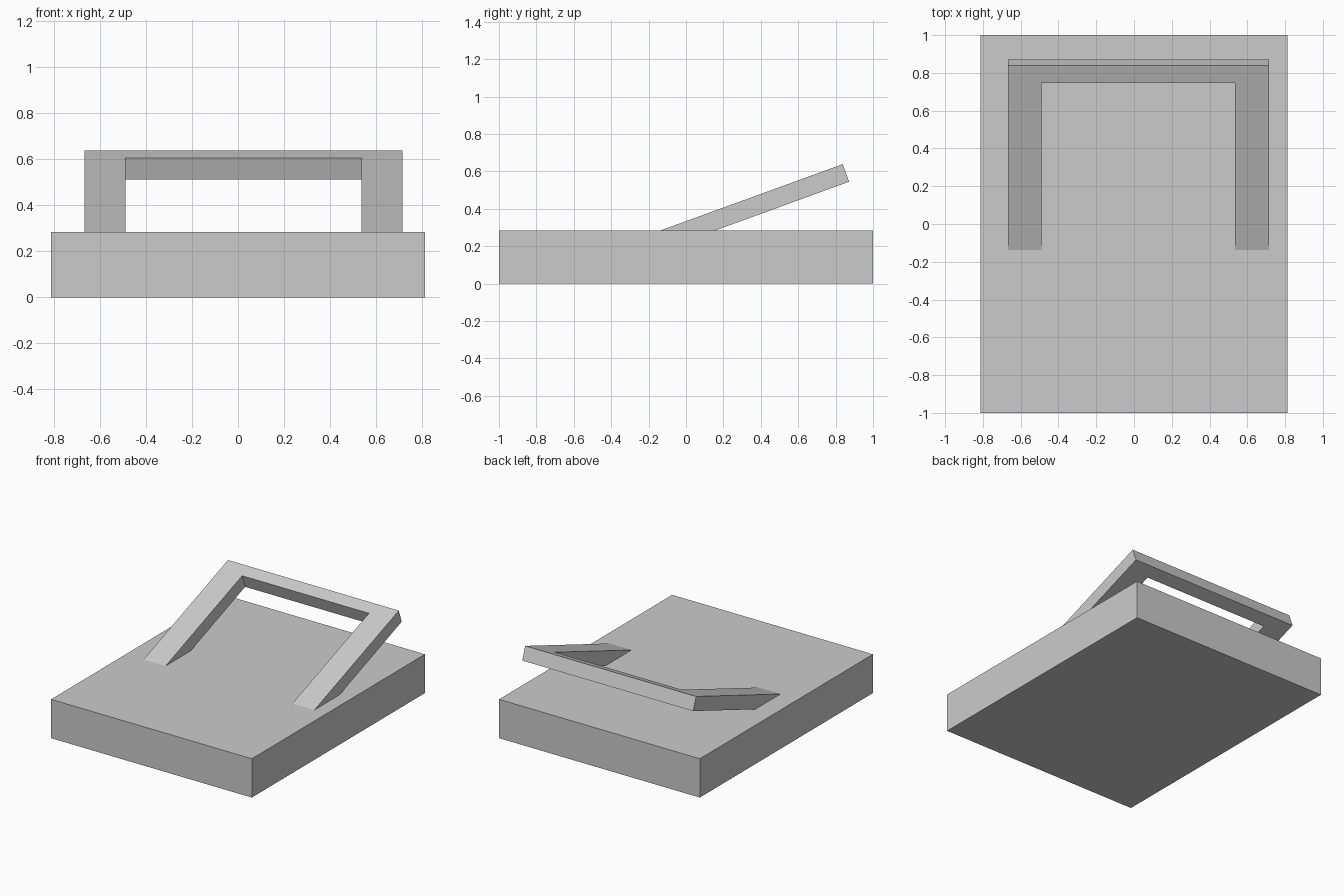
import bpy
import bmesh
from math import radians
from mathutils import Matrix

cube = bpy.data.objects.get("Cube")
if cube:
    bpy.data.objects.remove(cube, do_unlink=True)


def make_material(name, colour):
    mat = bpy.data.materials.new(name)
    mat.use_nodes = True
    mat.diffuse_color = colour
    mat.node_tree.nodes["Principled BSDF"].inputs["Base Color"].default_value = colour
    return mat


def extrude_outline(name, outline, depth, mat):
    """Flat outline in XY, thickened downward by depth."""
    bm = bmesh.new()
    face = bm.faces.new([bm.verts.new((x, y, 0)) for x, y in outline])
    side = bmesh.ops.extrude_face_region(bm, geom=[face])
    verts = [v for v in side["geom"] if isinstance(v, bmesh.types.BMVert)]
    bmesh.ops.translate(bm, verts=verts, vec=(0, 0, -depth))
    bmesh.ops.recalc_face_normals(bm, faces=bm.faces)
    mesh = bpy.data.meshes.new(name)
    bm.to_mesh(mesh)
    bm.free()
    mesh.materials.append(mat)
    obj = bpy.data.objects.new(name, mesh)
    bpy.context.collection.objects.link(obj)
    return obj


grey = make_material("light grey", (0.6, 0.6, 0.6, 1))

# Slab base
W, H = 0.812, 0.284
base = extrude_outline("base_slab", [(-W, -1), (W, -1), (W, 1), (-W, 1)], H, grey)
base.location.z = H

# U-shaped handle: origin on its upper back edge, legs run forward into the slab
half, inner, bar, length = 0.691, 0.513, 0.096, 1.15
outline = [(-half, 0), (-half, -length), (-inner, -length), (-inner, -bar),
           (inner, -bar), (inner, -length), (half, -length), (half, 0)]
handle = extrude_outline("tilted_handle", outline, 0.1, grey)
handle.matrix_world = Matrix.Translation((0.023, 0.838, 0.639)) @ Matrix.Rotation(radians(20), 4, "X")
